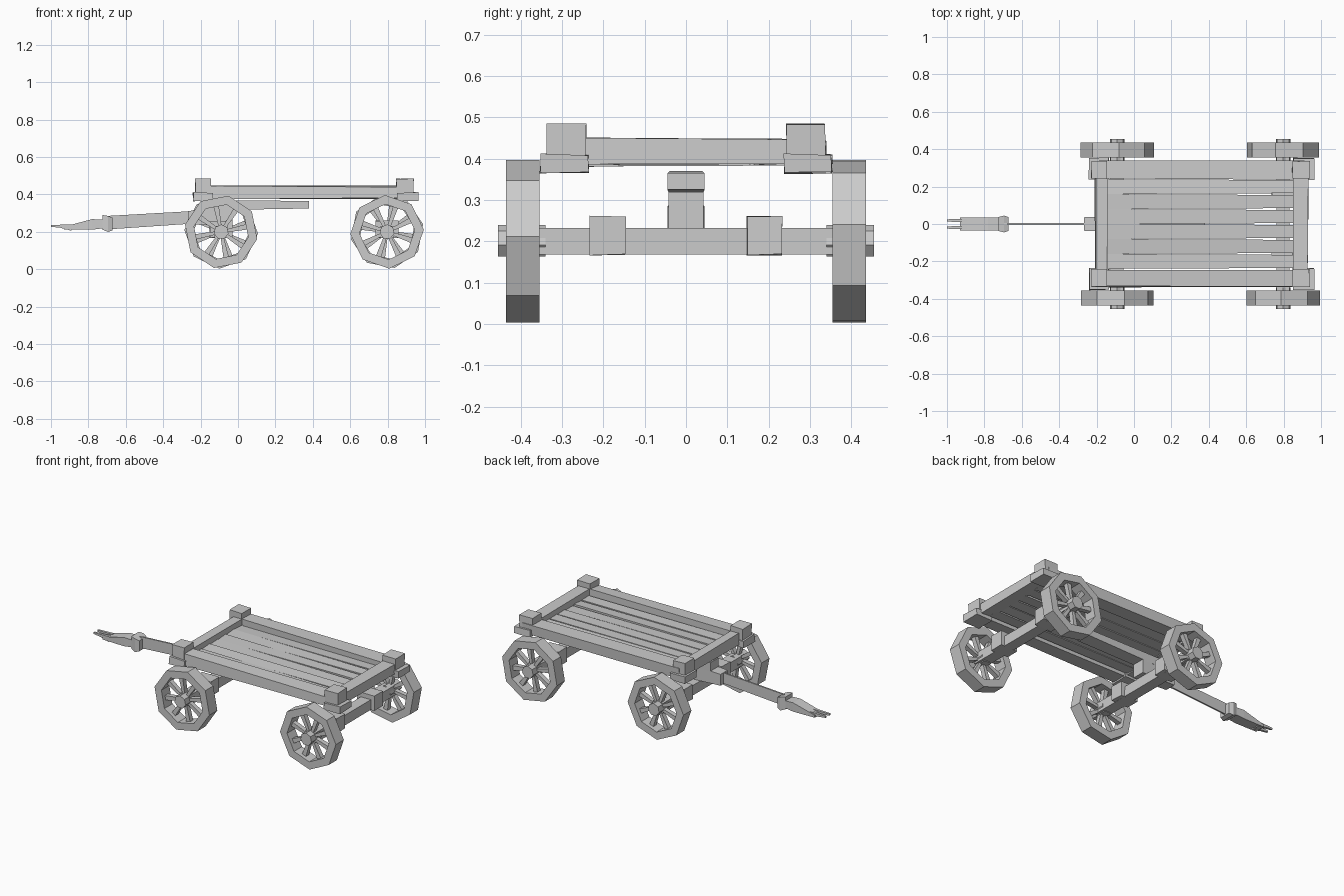
import bpy, bmesh, math, random
from mathutils import Matrix

if "Cube" in bpy.data.objects:
    bpy.data.objects.remove(bpy.data.objects["Cube"])

random.seed(4)


def finish(name, bm):
    bmesh.ops.recalc_face_normals(bm, faces=bm.faces)
    me = bpy.data.meshes.new(name)
    bm.to_mesh(me)
    bm.free()
    ob = bpy.data.objects.new(name, me)
    bpy.context.collection.objects.link(ob)
    return ob


def box(name, x, y, z, jitter=0.0):
    """Box between (min, max) ranges, with slightly hand-hewn corners."""
    bm = bmesh.new()
    bmesh.ops.create_cube(bm, size=1)
    for v in bm.verts:
        for i, r in enumerate((x, y, z)):
            v.co[i] = r[v.co[i] > 0] + random.uniform(-jitter, jitter)
    return finish(name, bm)


def loft(name, sections):
    """Square sections along x: (x, half width, z low, z high)."""
    bm = bmesh.new()
    rings = [[bm.verts.new((x, s * w, z)) for s, z in
              ((-1, a), (1, a), (1, b), (-1, b))] for x, w, a, b in sections]
    for r, q in zip(rings, rings[1:]):
        for i in range(4):
            j = (i + 1) % 4
            bm.faces.new((r[i], r[j], q[j], q[i]))
    bm.faces.new(rings[0])
    bm.faces.new(rings[-1])
    return finish(name, bm)


def wheel(name, cx, side, turn):
    cz, y0, y1 = 0.2, 0.355 * side, 0.435 * side
    # octagonal rim
    bm = bmesh.new()
    rings = []
    for i in range(8):
        a = turn + i * math.pi / 4
        rings.append([bm.verts.new((cx + r * math.cos(a), y, cz + r * math.sin(a)))
                      for r, y in ((0.148, y0), (0.197, y0), (0.197, y1), (0.148, y1))])
    for i in range(8):
        p, q = rings[i], rings[(i + 1) % 8]
        for k in range(4):
            m = (k + 1) % 4
            bm.faces.new((p[k], p[m], q[m], q[k]))
    finish(name + "_rim", bm)
    # tapered spokes
    bm = bmesh.new()
    for i in range(8):
        a = turn + (i + 0.5) * math.pi / 4
        made = bmesh.ops.create_cube(bm, size=1)["verts"]
        for v in made:
            outer = v.co.x > 0
            v.co.x = 0.15 if outer else 0.025
            v.co.z *= 0.03 if outer else 0.016
            v.co.y = v.co.y * 0.03 + 0.395 * side
        bmesh.ops.transform(bm, verts=made, matrix=Matrix.Translation((cx, 0, cz))
                            @ Matrix.Rotation(-a, 4, 'Y'))
    finish(name + "_spokes", bm)
    # hub
    bm = bmesh.new()
    bmesh.ops.create_cone(bm, cap_ends=True, segments=7, radius1=0.04, radius2=0.04,
                          depth=0.115, matrix=Matrix.Translation((cx, 0.397 * side, cz))
                          @ Matrix.Rotation(math.pi / 2, 4, 'X'))
    finish(name + "_hub", bm)


# running gear
for label, cx, turn in (("front", -0.09, -0.2), ("rear", 0.797, 0.06)):
    box(label + "_axle", (cx - 0.035, cx + 0.035), (-0.41, 0.41), (0.168, 0.232))
    for side, tag in ((-1, "right"), (1, "left")):
        wheel(f"{label}_{tag}_wheel", cx, side, turn + 0.15 * (side > 0))
        box(f"{label}_{tag}_axle_block", (cx - 0.06, cx + 0.06),
            sorted((0.147 * side, 0.232 * side)), (0.168, 0.26), 0.002)

# bed corners
for x0, x1, label in ((-0.24, -0.135, "front"), (0.85, 0.963, "rear")):
    for side in (-1, 1):
        box(label + "_corner_plate", (x0, x1), sorted((0.237 * side, 0.352 * side)),
            (0.366, 0.41), 0.003)
        px = (-0.228, -0.145) if label == "front" else (0.847, 0.938)
        box(label + "_corner_post", px, sorted((0.243 * side, 0.336 * side)),
            (0.405, 0.484), 0.002)

# bed frame rails
for side in (-1, 1):
    box("side_rail", (-0.19, 0.91), sorted((0.242 * side, 0.336 * side)), (0.377, 0.443), 0.006)
for x, label in (((-0.207, -0.147), "front"), ((0.853, 0.93), "rear")):
    box(label + "_end_rail", x, (-0.29, 0.29), (0.385, 0.446), 0.006)

# floor planks, narrowing slightly toward the rear
for i in range(6):
    yc = -0.2 + i * 0.08
    bm = bmesh.new()
    bmesh.ops.create_cube(bm, size=1)
    for v in bm.verts:
        w = 0.07 if v.co.x > 0 else 0.079
        v.co = (0.87 if v.co.x > 0 else -0.16, yc + v.co.y * w,
                (0.412 if v.co.z > 0 else 0.388) + random.uniform(-0.004, 0.004))
    finish("floor_plank", bm)

# draw tongue
loft("reach_beam", [(-0.2, 0.04, 0.315, 0.37), (0.38, 0.045, 0.325, 0.365)])
loft("tongue_socket", [(-0.268, 0.036, 0.24, 0.312), (-0.03, 0.042, 0.232, 0.325)])
loft("tongue_plate", [(-0.7, 0.005, 0.213, 0.285), (-0.26, 0.005, 0.243, 0.31)])
loft("tongue_collar", [(-0.725, 0.037, 0.212, 0.29), (-0.695, 0.045, 0.2, 0.285),
                       (-0.67, 0.036, 0.208, 0.275)])
loft("tongue_tip", [(-0.93, 0.034, 0.213, 0.228), (-0.78, 0.036, 0.212, 0.268),
                    (-0.71, 0.034, 0.22, 0.265)])
for side in (-1, 1):
    hook = loft("hook_prong", [(-1.0, 0.006, 0.227, 0.237), (-0.95, 0.008, 0.222, 0.238),
                               (-0.89, 0.009, 0.206, 0.24)])
    hook.location.y = 0.019 * side
